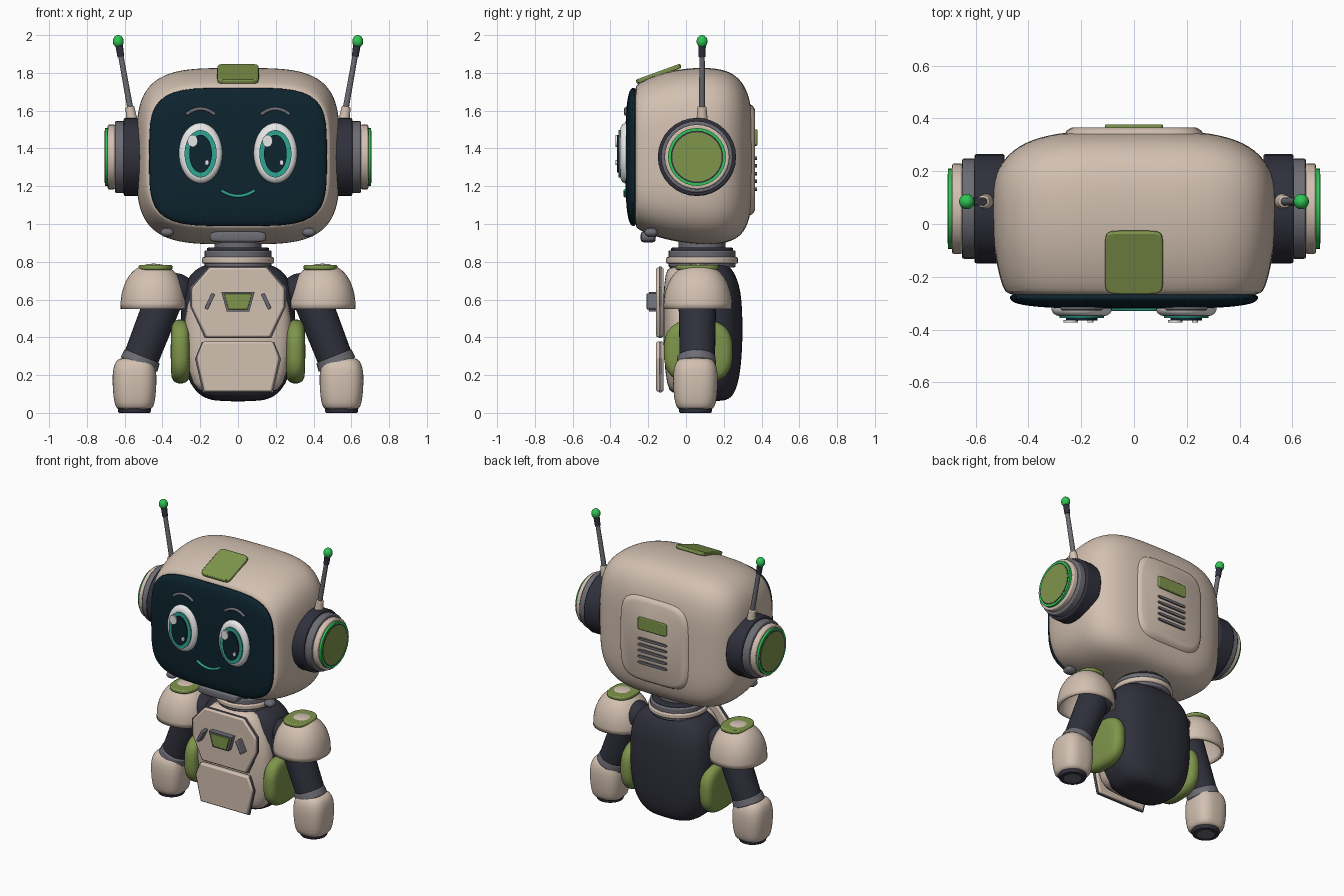
import bpy, bmesh, math
from mathutils import Vector

old = bpy.data.objects.get("Cube")
if old:
    bpy.data.objects.remove(old)


def material(name, *rgb):
    m = bpy.data.materials.new(name)
    m.use_nodes = True
    m.diffuse_color = (*rgb, 1)
    m.node_tree.nodes["Principled BSDF"].inputs["Base Color"].default_value = (*rgb, 1)
    return m


CREAM = material("warm_cream", .65, .53, .44)
NAVY = material("dark_navy", .03, .03, .046)
GREY = material("mid_grey", .15, .15, .175)
OLIVE = material("olive_green", .21, .30, .07)
GREEN = material("bright_green", .03, .55, .09)
SCREEN = material("screen_black", .004, .017, .027)
TEAL = material("teal", .03, .38, .29)
WHITE = material("white", .8, .8, .8)


def finish(name, bm, mat, subsurf=0, bevel=0):
    bmesh.ops.recalc_face_normals(bm, faces=bm.faces)
    me = bpy.data.meshes.new(name)
    bm.to_mesh(me)
    bm.free()
    ob = bpy.data.objects.new(name, me)
    bpy.context.collection.objects.link(ob)
    me.materials.append(mat)
    if bevel:
        b = ob.modifiers.new("bevel", 'BEVEL')
        b.width, b.segments, b.limit_method = bevel, 2, 'ANGLE'
    if subsurf:
        s = ob.modifiers.new("smooth", 'SUBSURF')
        s.levels = s.render_levels = subsurf
    bpy.ops.object.select_all(action='DESELECT')
    ob.select_set(True)
    bpy.context.view_layer.objects.active = ob
    bpy.ops.object.shade_smooth_by_angle(angle=math.radians(40))
    return ob


def power(v, p):
    return math.copysign(abs(v) ** (2 / p), v)


def oval(cx, cy, rx, ry, p=2, n=40):
    angles = [2 * math.pi * (i + .5) / n for i in range(n)]
    return [(cx + rx * power(math.cos(a), p), cy + ry * power(math.sin(a), p)) for a in angles]


def loft(name, rings, mat, axis='z', subsurf=0, bevel=0, open_start=False):
    """Skin (height, outline) rings along an axis."""
    place = {'x': lambda a, b, t: (t, a, b), 'y': lambda a, b, t: (a, t, b),
             'z': lambda a, b, t: (a, b, t)}[axis]
    bm = bmesh.new()
    loops = [[bm.verts.new(place(a, b, t)) for a, b in pts] for t, pts in rings]
    n = len(loops[0])
    for lo, hi in zip(loops, loops[1:]):
        for i in range(n):
            j = (i + 1) % n
            bm.faces.new((lo[i], lo[j], hi[j], hi[i]))
    if not open_start:
        bm.faces.new(loops[0])
    bm.faces.new(loops[-1])
    return finish(name, bm, mat, subsurf, bevel)


def blob(name, c, r, mat, p=2, q=2, start=-1, steps=16):
    """Superellipsoid: p rounds the plan, q rounds the height profile."""
    rings = []
    for i in range(steps + 1):
        a = math.pi / 2 * (start + (1 - start) * i / steps)
        a = max(-1.56, min(1.56, a))
        k = power(math.cos(a), q)
        rings.append((c[2] + r[2] * power(math.sin(a), q), oval(c[0], c[1], r[0] * k, r[1] * k, p)))
    return loft(name, rings, mat, open_start=start == 0)


def plate(name, outline, t0, t1, mat, axis='y', bevel=0):
    return loft(name, [(t0, outline), (t1, outline)], mat, axis, bevel=bevel)


def tube(name, a, b, r0, r1, mat, bevel=0):
    a, b = Vector(a), Vector(b)
    bm = bmesh.new()
    bmesh.ops.create_cone(bm, cap_ends=True, segments=32, radius1=r0, radius2=r1, depth=(b - a).length)
    ob = finish(name, bm, mat, bevel=bevel)
    ob.location = (a + b) / 2
    ob.rotation_euler = (b - a).to_track_quat('Z', 'Y').to_euler()
    return ob


def stroke(name, cx, cz, half, rise, y, r, mat):
    """Thin arc drawn across the screen."""
    cu = bpy.data.curves.new(name, 'CURVE')
    cu.dimensions, cu.bevel_depth, cu.use_fill_caps = '3D', r, True
    sp = cu.splines.new('POLY')
    sp.points.add(12)
    for i, pt in enumerate(sp.points):
        u = i / 6 - 1
        pt.co = (cx + half * u, y, cz + rise * (1 - u * u), 1)
    cu.materials.append(mat)
    bpy.context.collection.objects.link(bpy.data.objects.new(name, cu))


# Head shell: (y, half width, bottom, top)
head = [(-.275, .46, 1.0, 1.715), (-.262, .49, .975, 1.74), (-.2, .512, .945, 1.775),
        (-.08, .535, .91, 1.815), (.06, .542, .89, 1.83), (.17, .537, .89, 1.825),
        (.25, .495, .91, 1.8), (.31, .42, .955, 1.74), (.345, .3, 1.05, 1.64), (.355, .15, 1.2, 1.5)]
loft("head_shell", [(y, oval(0, (lo + hi) / 2, w, (hi - lo) / 2, 3.8)) for y, w, lo, hi in head],
     CREAM, 'y', subsurf=2)

# Domed screen
screen = [(-.25, .475, .37), (-.285, .475, .37), (-.304, .45, .345), (-.317, .35, .26), (-.321, .2, .14)]
loft("face_screen", [(y, oval(0, 1.355, w, h, 4.2)) for y, w, h in screen], SCREEN, 'y', subsurf=2)
stroke("mouth", 0, 1.178, .09, -.03, -.322, .008, TEAL)

# Crown plate lying on the sloping forehead
crown = plate("crown_plate", oval(0, 0, .11, .125, 8), -.012, .012, OLIVE, 'z', bevel=.006)
crown.location = (0, -.145, 1.795)
crown.rotation_euler.x = math.radians(20)

# Chin bar
blob("chin_bar", (0, -.2, .932), (.15, .04, .03), GREY, 6, 4)

# Back panel, label and vents
panel = [(.33, .27, .3), (.355, .255, .285), (.366, .235, .265)]
loft("back_panel", [(y, oval(0, 1.34, w, h, 4.5)) for y, w, h in panel], CREAM, 'y')
plate("back_label", oval(0, 1.457, .11, .043, 10), .36, .378, OLIVE, bevel=.005)
for i in range(5):
    plate(f"back_vent_{i + 1}", oval(0, 1.185 + .041 * i, .11, .009, 5), .36, .376, GREY)

# Neck stack
for name, z0, z1, r, mat in (("neck_post", .78, .93, .125, GREY), ("neck_band", .84, .875, .165, NAVY),
                             ("neck_ring", .77, .86, .178, GREY), ("neck_collar", .79, .825, .19, CREAM)):
    tube(name, (0, .085, z0), (0, .085, z1), r, r, mat, bevel=.008)

# Torso and front shell: (z, y centre, half width, half depth)
torso = [(.06, .11, .12, .09), (.085, .1, .2, .15), (.17, .1, .27, .182), (.33, .1, .3, .2),
         (.55, .1, .305, .2), (.68, .1, .29, .185), (.765, .1, .23, .145), (.8, .1, .13, .1)]
loft("torso", [(z, oval(0, y, w, d, 2.9)) for z, y, w, d in torso], NAVY, subsurf=2)
shell = [(.1, -.01, .19, .07), (.14, -.01, .24, .09), (.3, -.01, .28, .11),
         (.52, -.01, .285, .11), (.63, -.01, .25, .11), (.74, -.01, .19, .1), (.78, -.01, .14, .08)]
loft("torso_front_shell", [(z, oval(0, y, w, d, 2.9)) for z, y, w, d in shell], CREAM, subsurf=1)


# Chest plates, mirrored outlines, with a dark grey edge plate behind
def mirrored(half):
    return half + [(-x, z) for x, z in reversed(half)]


for name, half in (("chest_plate", [(.17, .4), (.245, .56), (.245, .66), (.15, .77)]),
                   ("belly_plate", [(.18, .112), (.22, .29), (.185, .378)])):
    edge = [(x * 1.035, z + (.004 if z > .5 else -.004)) for x, z in half]
    plate(name, mirrored(half), -.158, -.118, CREAM, bevel=.01)
    plate(name + "_edge", mirrored(edge), -.143, -.13, GREY)
plate("badge_edge", mirrored([(.06, .538), (.088, .64)]), -.195, -.15, GREY)
plate("badge", mirrored([(.05, .547), (.074, .631)]), -.203, -.19, OLIVE, bevel=.003)

for s, side in ((1, "left"), (-1, "right")):
    def P(x, y, z):
        return (s * x, y, z)

    # Eye layers
    ex = s * .198
    loft(f"{side}_eye_white", [(y, oval(ex, 1.375, .115 * k, .16 * k)) for y, k in
         ((-.3, 1), (-.325, 1), (-.338, .95), (-.346, .85), (-.35, .7))], WHITE, 'y')
    plate(f"{side}_iris", oval(ex, 1.372, .085, .125), -.357, -.348, TEAL)
    plate(f"{side}_pupil", oval(ex, 1.372, .06, .1), -.365, -.356, SCREEN)
    plate(f"{side}_eye_glint", oval(ex - .042, 1.44, .027, .032), -.373, -.364, WHITE)
    plate(f"{side}_eye_spark", oval(ex + .033, 1.325, .011, .014), -.373, -.364, WHITE)
    stroke(f"{side}_brow", ex, 1.58, .075, .03, -.318, .009, GREY)
    blob(f"{side}_chin_stud", P(.375, -.185, .955), (.035, .035, .025), GREY, 3, 2)

    # Ear stack
    for part, x0, x1, r, mat in (("ear_base", .49, .605, .207, NAVY), ("ear_ring", .6, .652, .19, GREY),
                                 ("ear_rim", .65, .69, .172, CREAM), ("ear_light", .685, .705, .153, GREEN),
                                 ("ear_gap", .7, .7055, .139, NAVY), ("ear_cap", .7, .707, .131, OLIVE)):
        tube(f"{side}_{part}", P(x0, .058, 1.355), P(x1, .058, 1.355), r, r, mat,
             bevel=.008 if x1 - x0 > .03 else 0)

    # Antenna
    tube(f"{side}_antenna_socket", P(.562, .085, 1.55), P(.573, .085, 1.622), .03, .023, CREAM, .005)
    tube(f"{side}_antenna_rod", P(.57, .085, 1.61), P(.622, .085, 1.9), .016, .014, GREY)
    tube(f"{side}_antenna_neck", P(.62, .085, 1.885), P(.63, .085, 1.95), .018, .02, NAVY)
    blob(f"{side}_antenna_tip", P(.634, .085, 1.967), (.029, .029, .033), GREEN)

    # Chest slash and hip pod
    slash = [(.12, .628), (.14, .635), (.178, .555), (.16, .545)]
    plate(f"{side}_chest_slash", [(s * x, z) for x, z in slash], -.208, -.15, GREY, bevel=.005)
    pod = [(.25, .8), (.27, .95), (.3, 1), (.325, .98), (.345, .9), (.357, .75)]
    loft(f"{side}_hip_pod", [(s * x, oval(.065, .325, .185 * k, .172 * k, 2.7)) for x, k in pod], OLIVE, 'x', subsurf=1)

    # Shoulder cup with top patch
    cup = blob(f"{side}_shoulder_cup", P(.447, .063, .55), (.176, .182, .24), CREAM, 2.2, 2.25, start=0)
    thick = cup.modifiers.new("wall", 'SOLIDIFY')
    thick.thickness, thick.offset = .018, -1
    plate(f"{side}_shoulder_patch", oval(s * .437, .06, .09, .115, 2.5), .757, .783, OLIVE, 'z', bevel=.008)

    # Arm
    blob(f"{side}_shoulder_joint", P(.33, .075, .64), (.1, .1, .1), NAVY)
    tube(f"{side}_arm", P(.385, .06, .62), P(.525, .06, .26), .1, .093, NAVY)
    tube(f"{side}_wrist_ring", P(.507, .055, .30), P(.525, .055, .255), .1, .105, GREY, .006)

    # Hand
    hand = [(.015, .085), (.03, .1), (.08, .112), (.17, .118), (.24, .114), (.28, .095), (.293, .07)]
    loft(f"{side}_hand", [(z, oval(s * .548, .05, r, r * 1.02, 2.8)) for z, r in hand], CREAM, subsurf=1)
    blob(f"{side}_hand_patch", P(.53, .05, .278), (.05, .085, .012), OLIVE)
    tube(f"{side}_hand_base", P(.548, .05, 0), P(.548, .05, .03), .085, .09, NAVY, .005)
    tube(f"{side}_hand_socket", P(.548, .05, -.001), P(.548, .05, .01), .055, .055, GREY)
